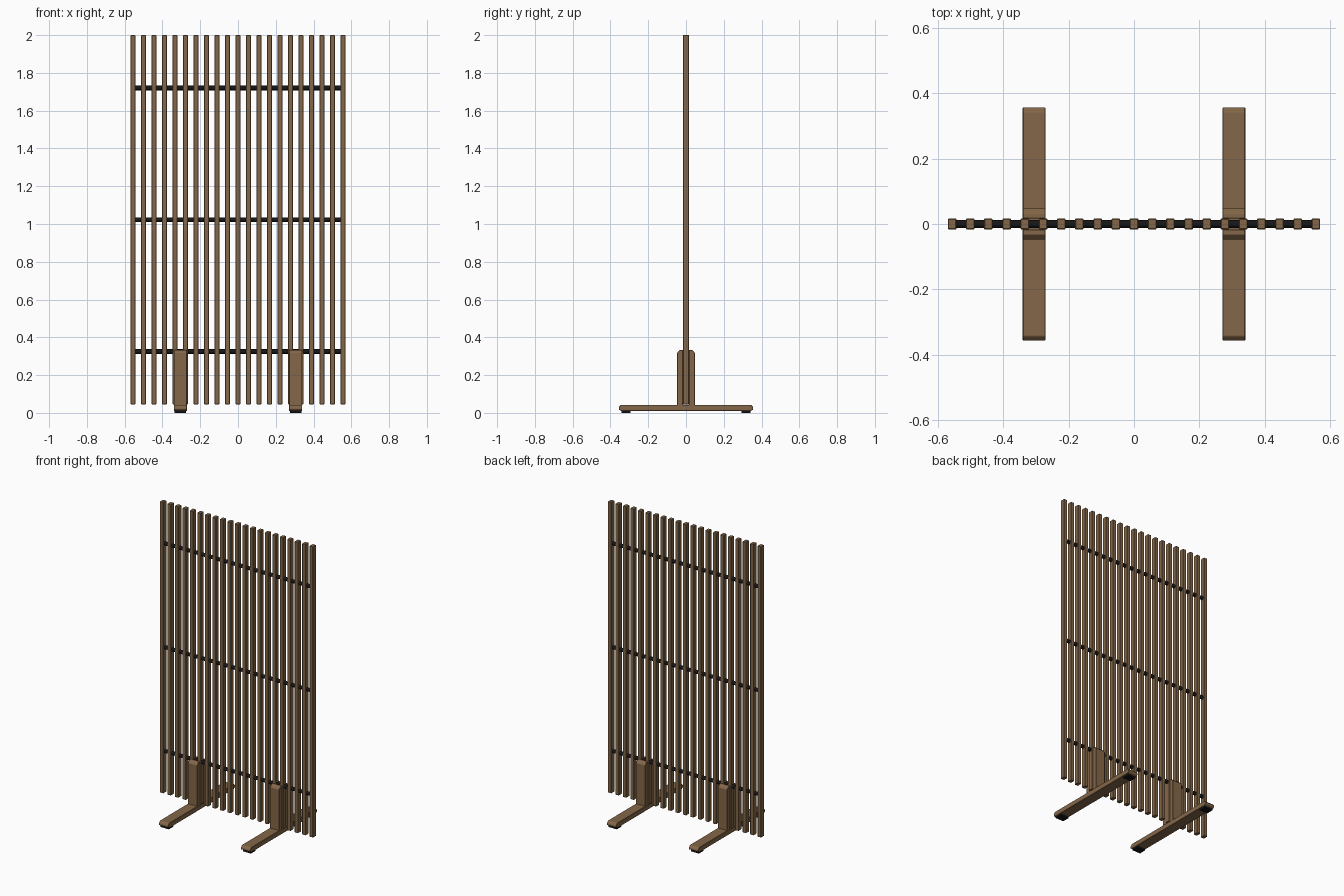
import bpy
import bmesh
import math

cube = bpy.data.objects.get("Cube")
if cube:
    bpy.data.objects.remove(cube, do_unlink=True)


def material(name, rgb):
    mat = bpy.data.materials.new(name)
    mat.use_nodes = True
    mat.diffuse_color = (*rgb, 1)
    mat.node_tree.nodes["Principled BSDF"].inputs["Base Color"].default_value = (*rgb, 1)
    return mat


wood = material("brown wood", (0.23, 0.135, 0.065))
black = material("black rubber", (0.008, 0.008, 0.008))


def finish(name, bm, mat, bevel=0):
    bmesh.ops.recalc_face_normals(bm, faces=bm.faces)
    mesh = bpy.data.meshes.new(name)
    bm.to_mesh(mesh)
    bm.free()
    mesh.materials.append(mat)
    obj = bpy.data.objects.new(name, mesh)
    bpy.context.collection.objects.link(obj)
    if bevel:
        mod = obj.modifiers.new("edge bevel", "BEVEL")
        mod.width = bevel
        mod.segments = 1
    return obj


def box(name, x, y, z, mat, bevel=0):
    """Box from (low, high) ranges on each axis."""
    bm = bmesh.new()
    bmesh.ops.create_cube(bm, size=1)
    for v in bm.verts:
        v.co = [(lo + hi) / 2 + c * (hi - lo) for c, (lo, hi) in zip(v.co, (x, y, z))]
    return finish(name, bm, mat, bevel)


def extrude_x(name, profile, x, width, mat, bevel=0):
    """Extrude a (y, z) outline along x."""
    bm = bmesh.new()
    face = bm.faces.new([bm.verts.new((x - width / 2, y, z)) for y, z in profile])
    new = bmesh.ops.extrude_face_region(bm, geom=[face])["geom"]
    bmesh.ops.translate(bm, vec=(width, 0, 0),
                        verts=[g for g in new if isinstance(g, bmesh.types.BMVert)])
    return finish(name, bm, mat, bevel)


# Upright slats
COUNT, HALF_SPAN = 21, 0.556
for i in range(COUNT):
    x = -HALF_SPAN + 2 * HALF_SPAN * i / (COUNT - 1)
    box(f"slat_{i + 1}", (x - 0.013, x + 0.013), (-0.0165, 0.0165), (0.045, 2), wood, 0.002)

# Horizontal rods joining the slats
for label, z in (("lower", 0.325), ("middle", 1.022), ("upper", 1.72)):
    bpy.ops.mesh.primitive_cylinder_add(vertices=16, radius=0.012, depth=2 * HALF_SPAN,
                                        location=(0, 0, z), rotation=(0, math.pi / 2, 0))
    rod = bpy.context.object
    rod.name = f"{label}_rod"
    rod.data.materials.append(black)
    bpy.ops.object.shade_smooth_by_angle()

# Feet with clamp plates and rubber pads
foot_profile = [(-0.341, 0.01), (0.341, 0.01), (0.356, 0.018), (0.356, 0.03),
                (0.343, 0.043), (-0.343, 0.043), (-0.356, 0.03), (-0.356, 0.018)]
plate_profile = [(0.0165, 0.04), (0.047, 0.04), (0.047, 0.318), (0.032, 0.333), (0.0165, 0.333)]
for side, sx in (("left", 1), ("right", -1)):
    x = sx * 0.305
    extrude_x(f"{side}_foot", foot_profile, x, 0.07, wood, 0.002)
    for end, sy in (("back", 1), ("front", -1)):
        extrude_x(f"{side}_{end}_clamp_plate", [(sy * y, z) for y, z in plate_profile],
                  x, 0.07, wood, 0.002)
        y = sy * 0.318
        box(f"{side}_{end}_pad", (x - 0.03, x + 0.03), (y - 0.024, y + 0.024), (0, 0.012), black)
